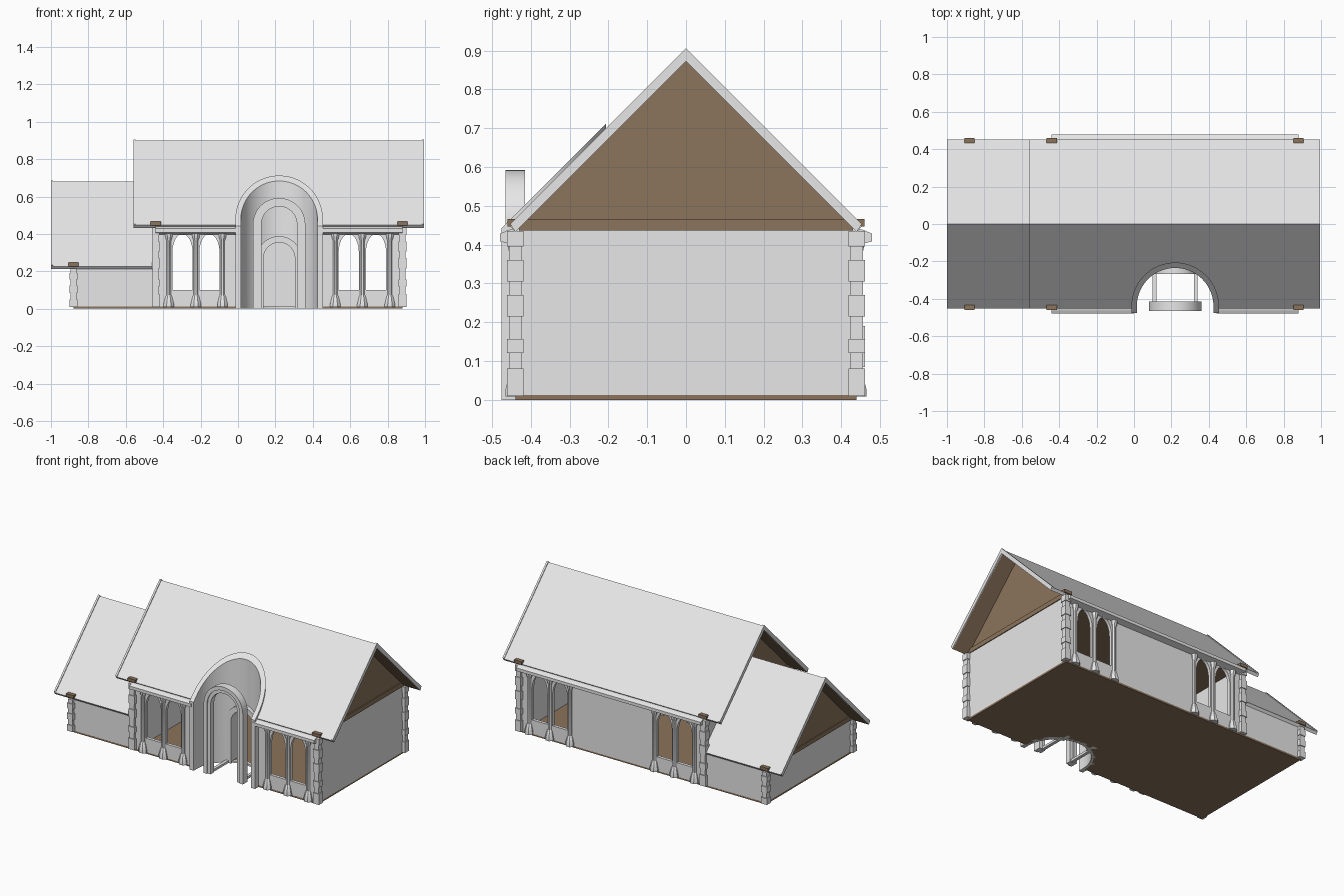
import bpy, bmesh, math

if "Cube" in bpy.data.objects:
    bpy.data.objects.remove(bpy.data.objects["Cube"])

def material(name, rgb):
    m = bpy.data.materials.new(name)
    m.diffuse_color = (*rgb, 1)
    m.use_nodes = True
    m.node_tree.nodes["Principled BSDF"].inputs["Base Color"].default_value = m.diffuse_color
    return m

STONE = material("pale_stone", (0.8, 0.8, 0.8))
WOOD = material("brown_wood", (0.26, 0.173, 0.106))

def finish(bm, name, mats):
    bmesh.ops.recalc_face_normals(bm, faces=bm.faces[:])
    me = bpy.data.meshes.new(name)
    bm.to_mesh(me)
    bm.free()
    ob = bpy.data.objects.new(name, me)
    bpy.context.collection.objects.link(ob)
    for m in mats:
        me.materials.append(m)
    return ob

def prism(name, pts, axis, a, b, *mats):
    """Extrude a 2D outline from a to b along axis (x: yz, y: xz, z: xy)."""
    put = {'x': lambda p, t: (t, p[0], p[1]),
           'y': lambda p, t: (p[0], t, p[1]),
           'z': lambda p, t: (p[0], p[1], t)}[axis]
    bm = bmesh.new()
    lo = [bm.verts.new(put(p, a)) for p in pts]
    hi = [bm.verts.new(put(p, b)) for p in pts]
    bm.faces.new(lo)
    bm.faces.new(hi)
    n = len(pts)
    for i in range(n):
        j = (i + 1) % n
        bm.faces.new((lo[i], lo[j], hi[j], hi[i]))
    return finish(bm, name, mats)

def box(name, x0, x1, y0, y1, z0, z1, *mats):
    return prism(name, [(x0, y0), (x1, y0), (x1, y1), (x0, y1)], 'z', z0, z1, *mats)

def arch(cx, r, base, spring, rise=None, n=24):
    """Open path: up one side, over a half ellipse, down the other."""
    rise = rise or r
    top = [(cx + r * math.cos(math.pi * i / n), spring + rise * math.sin(math.pi * i / n))
           for i in range(n + 1)]
    return [(cx + r, base)] + top + [(cx - r, base)]

def band(cx, r_in, r_out, base, spring, n=24):
    return arch(cx, r_out, base, spring, n=n) + arch(cx, r_in, base, spring, n=n)[::-1]

def activate(ob):
    bpy.ops.object.select_all(action='DESELECT')
    ob.select_set(True)
    bpy.context.view_layer.objects.active = ob

def smooth(ob):
    activate(ob)
    bpy.ops.object.shade_smooth_by_angle(angle=math.radians(35))

def cut(ob, cutters):
    activate(ob)
    for c in cutters:
        m = ob.modifiers.new("cut", 'BOOLEAN')
        m.operation = 'DIFFERENCE'
        m.solver = 'EXACT'
        m.object = c
        bpy.ops.object.modifier_apply(modifier=m.name)

NX = 0.22                                   # centre of the entrance niche
X0, XM, X1, Y = -0.88, -0.44, 0.88, 0.44    # wall lines

# Cutters: niche, doorway, paired windows
niche_cut = prism("niche_cutter", arch(NX, 0.22, -0.7, -0.44, n=40), 'z', -0.2, 1.2)
door_cut = prism("door_cutter", arch(NX, 0.1, 0.012, 0.27), 'y', -0.36, -0.12)
window_cuts = [prism("window_cutter", arch(x, 0.054, 0.1, 0.3, 0.1, 16), 'y', -0.7, 0.7)
               for x in (-0.297, -0.153, 0.592, 0.738)]

# Floor slab
floor = box("floor", X0, X1, -Y, Y, 0, 0.012, WOOD)
cut(floor, [niche_cut])

# Hall walls as a hollow shell
hall = box("hall_walls", XM, X1, -Y, Y, 0.01, 0.44, STONE)
hall_void = box("hall_void", XM + 0.02, X1 - 0.02, -Y + 0.02, Y - 0.02, -0.1, 0.6)
cut(hall, [hall_void, niche_cut] + window_cuts)

# Annex walls
for s in (-1, 1):
    box("annex_side_wall", X0, XM, *sorted((s * Y, s * (Y - 0.02))), 0.01, 0.23, STONE)
box("annex_end_wall", X0, X0 + 0.02, -Y + 0.02, Y - 0.02, 0.01, 0.23, STONE)

# Curved niche wall, its top sliced along the roof slope
niche = prism("niche_wall", band(NX, 0.205, 0.234, -0.475, -0.44, 40), 'z', 0, 1, STONE)
for v in niche.data.vertices:
    if v.co.z > 0.5:
        v.co.z = 0.918 + v.co.y
cut(niche, [door_cut])
smooth(niche)

# Door surround and free-standing entrance arch
smooth(prism("door_frame", band(NX, 0.084, 0.118, 0, 0.27), 'y', -0.268, -0.205, STONE))
smooth(prism("entrance_arch_outer", band(NX, 0.116, 0.14, 0, 0.452), 'y', -0.465, -0.415, STONE))
smooth(prism("entrance_arch_inner", band(NX, 0.095, 0.117, 0, 0.452), 'y', -0.458, -0.422, STONE))
for s in (-1, 1):
    x = NX + s * 0.11
    box("threshold_curb", x - 0.01, x + 0.01, -0.42, -0.25, 0, 0.015, STONE)

# Roofs: chevron profile, wooden underside, raised verge trim at the ends
def chevron(ridge, lift=0.0):
    return [(-0.453, ridge - 0.453 + lift), (0, ridge + lift), (0.453, ridge - 0.453 + lift),
            (0.44, ridge - 0.468), (0, ridge - 0.028), (-0.44, ridge - 0.468)]

def roof(name, x0, x1, ridge):
    ob = prism(name, chevron(ridge), 'x', x0, x1, STONE, WOOD)
    for p in ob.data.polygons:
        # underside of the slopes, not the narrow eave cuts
        p.material_index = 1 if p.normal.z < -0.3 and p.area > 0.2 else 0
    return ob

main_roof = roof("main_roof", -0.555, 0.99, 0.9)
cut(main_roof, [niche_cut])
roof("annex_roof", -0.995, XM, 0.68)
for x, r in ((-0.56, 0.9), (0.983, 0.9), (-1.0, 0.68)):
    prism("verge_trim", chevron(r, 0.006), 'x', x, x + 0.012, STONE)

# Gables and the ceiling slab
def gable(x, ridge):
    prism("gable", [(-0.438, ridge - 0.465), (0.438, ridge - 0.465), (0, ridge - 0.027)],
          'x', x - 0.006, x + 0.006, WOOD)

gable(X1 - 0.008, 0.9)
gable(XM + 0.008, 0.9)
gable(X0 + 0.008, 0.68)
ceiling = box("ceiling_slab", XM - 0.005, X1 + 0.005, -0.43, 0.43, 0.436, 0.465, WOOD)
cut(ceiling, [niche_cut])
box("annex_ceiling_slab", X0 - 0.005, XM, -0.43, 0.43, 0.218, 0.245, WOOD)

# Cornices under the eaves, front in two runs and back in one
def cornice(x0, x1, s):
    prof = [(0.43, 0.395), (0.458, 0.403), (0.479, 0.408), (0.479, 0.428), (0.462, 0.436), (0.43, 0.445)]
    prism("cornice", [(s * y, z) for y, z in prof], 'x', x0, x1, STONE)

cornice(XM, NX - 0.22, -1)
cornice(NX + 0.22, X1, -1)
cornice(XM, X1, 1)

# Window columns turned from one profile
def column(x, y):
    prof = [(0.03, 0), (0.03, 0.016), (0.018, 0.06), (0.013, 0.066), (0.013, 0.355),
            (0.019, 0.37), (0.022, 0.385), (0.022, 0.4)]
    bm = bmesh.new()
    rings = [[bm.verts.new((x + r * math.cos(math.tau * (i + 0.5) / 8),
                            y + r * math.sin(math.tau * (i + 0.5) / 8), z + 0.008))
              for i in range(8)] for r, z in prof]
    for a, b in zip(rings, rings[1:]):
        for i in range(8):
            j = (i + 1) % 8
            bm.faces.new((a[i], a[j], b[j], b[i]))
    bm.faces.new(rings[0])
    bm.faces.new(rings[-1])
    smooth(finish(bm, "window_column", [STONE]))

for s in (-1, 1):
    for x in (-0.37, -0.225, -0.083, 0.52, 0.665, 0.812):
        column(x, s * 0.438)

# Corner quoins of alternating stones, each topped by a wooden pad
def quoin(x, y, heights, top):
    for i, (a, b) in enumerate(zip(heights, heights[1:])):
        h = 0.021 if i % 2 == 0 else 0.016
        box("quoin_stone", x - h, x + h, y - h, y + h, a, b, STONE)
    box("corner_pad", x - 0.027, x + 0.027, y - 0.006, y + 0.02, top - 0.02, top, WOOD) if y > 0 else \
        box("corner_pad", x - 0.027, x + 0.027, y - 0.02, y + 0.006, top - 0.02, top, WOOD)

TALL = [0.01, 0.08, 0.12, 0.157, 0.215, 0.27, 0.305, 0.36, 0.395, 0.435]
LOW = [0.01, 0.05, 0.085, 0.125, 0.155, 0.19, 0.215]
for s in (-1, 1):
    quoin(X1, s * Y, TALL, 0.466)
    quoin(XM, s * Y, TALL, 0.466)
    quoin(X0, s * Y, LOW, 0.247)

# Remove the helpers
for c in [niche_cut, door_cut, hall_void] + window_cuts:
    bpy.data.objects.remove(c, do_unlink=True)
